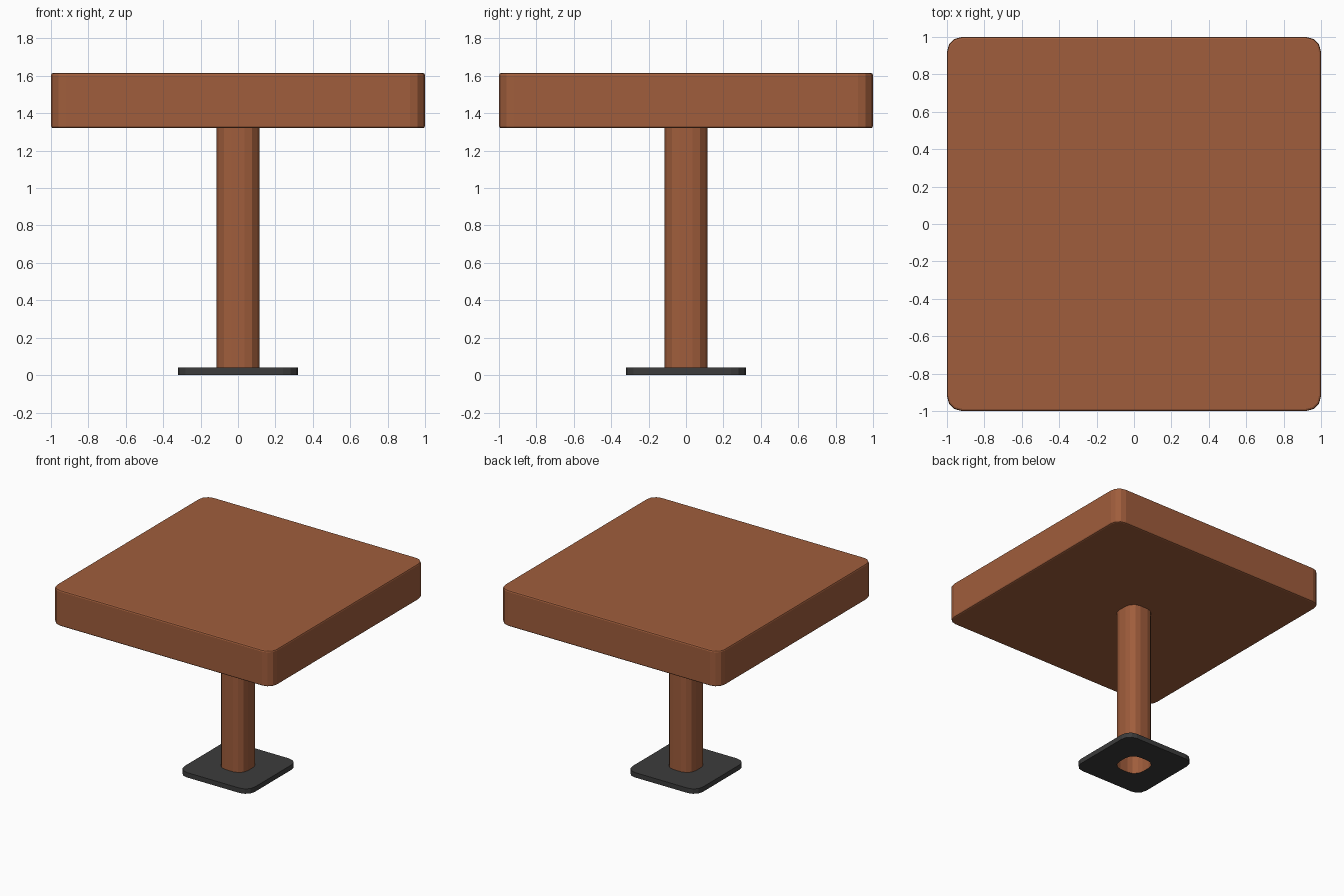
import bpy, bmesh
from math import cos, sin, pi

if "Cube" in bpy.data.objects:
    bpy.data.objects.remove(bpy.data.objects["Cube"])


def material(name, color):
    m = bpy.data.materials.new(name)
    m.diffuse_color = (*color, 1)
    m.use_nodes = True
    m.node_tree.nodes["Principled BSDF"].inputs["Base Color"].default_value = m.diffuse_color
    return m


def rounded_square(half, radius, segments=3):
    """Outline points of a square with rounded corners, counter-clockwise."""
    pts = []
    for q, (sx, sy) in enumerate([(1, 1), (-1, 1), (-1, -1), (1, -1)]):
        for i in range(segments + 1):
            a = q * pi / 2 + i / segments * pi / 2
            pts.append((sx * (half - radius) + radius * cos(a),
                        sy * (half - radius) + radius * sin(a)))
    return pts


def loft(name, rings, mat, caps=False, closed=False):
    """Skin between rings of (half width, corner radius, z)."""
    bm = bmesh.new()
    loops = [[bm.verts.new((x, y, z)) for x, y in rounded_square(h, r)]
             for h, r, z in rings]
    pairs = list(zip(loops, loops[1:]))
    if closed:
        pairs.append((loops[-1], loops[0]))
    for a, b in pairs:
        n = len(a)
        for i in range(n):
            j = (i + 1) % n
            bm.faces.new((a[i], a[j], b[j], b[i]))
    if caps:
        bm.faces.new(loops[0][::-1])
        bm.faces.new(loops[-1])
    me = bpy.data.meshes.new(name)
    bm.to_mesh(me)
    bm.free()
    me.materials.append(mat)
    ob = bpy.data.objects.new(name, me)
    bpy.context.collection.objects.link(ob)
    return ob


wood = material("wood", (0.35, 0.11, 0.045))
metal = material("dark_metal", (0.045, 0.045, 0.045))

# Thick top with softened upper and lower rims
loft("table_top", [(0.988, 0.068, 1.32), (0.9965, 0.0765, 1.3235), (1, 0.08, 1.332),
                   (1, 0.08, 1.603), (0.9965, 0.0765, 1.6115), (0.988, 0.068, 1.615)],
     wood, caps=True)

# Hollow post, open at the bottom
loft("post", [(0.115, 0.08, 0), (0.115, 0.08, 1.32)], wood)

# Foot plate with a hole where the post passes through
loft("foot_plate", [(0.115, 0.08, 0), (0.32, 0.08, 0),
                    (0.32, 0.08, 0.04), (0.115, 0.08, 0.042)], metal)
